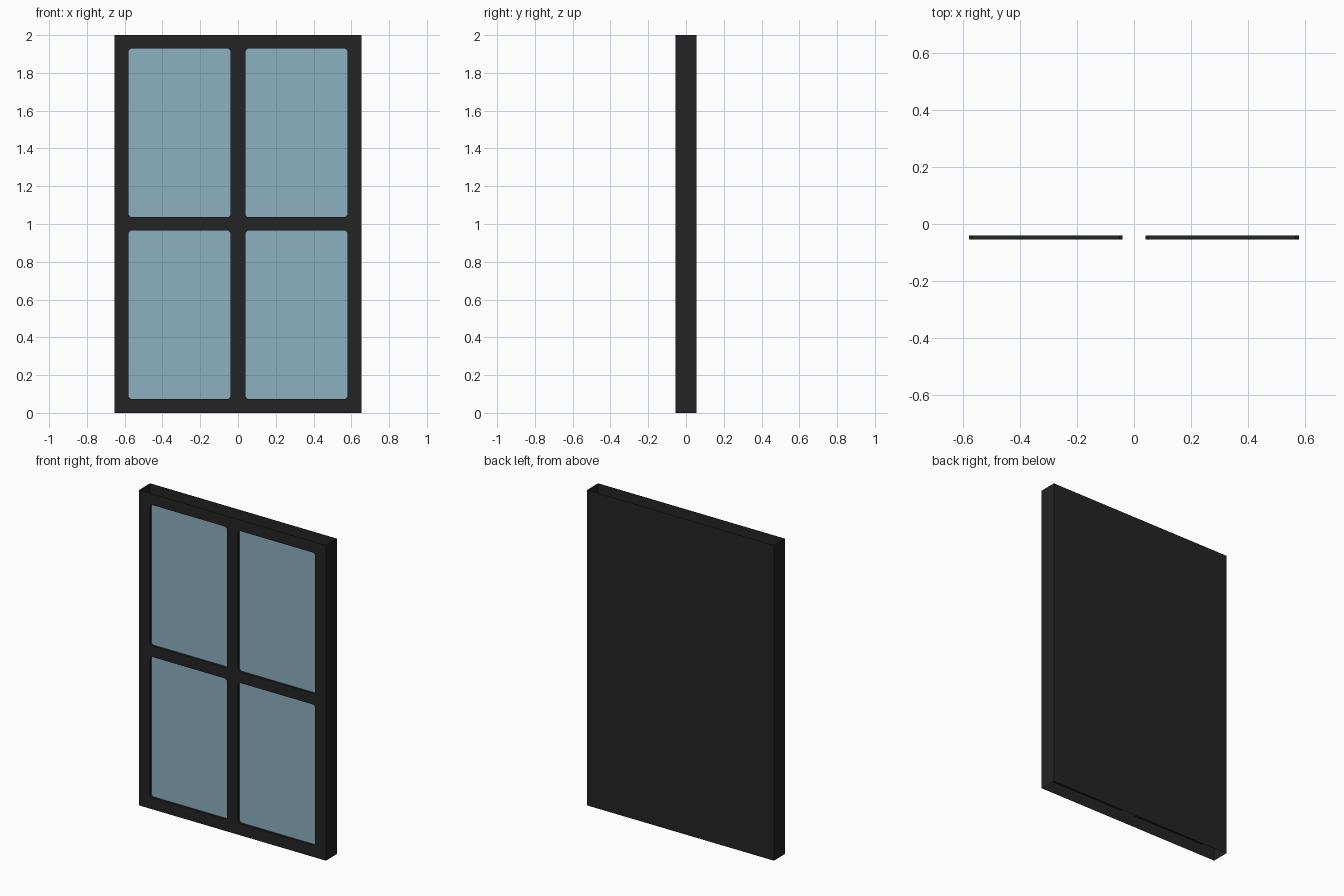
import bpy, bmesh
from mathutils import Vector

if "Cube" in bpy.data.objects:
    bpy.data.objects.remove(bpy.data.objects["Cube"])

W, D, H = 0.655, 0.055, 2.0      # half width, half depth, height
PANE_Y = -0.041                  # recessed glass plane
CHAMFER = 0.011
COLUMNS = [(-0.579, -0.04), (0.04, 0.579)]
ROWS = [(0.074, 0.966), (1.036, 1.929)]
OPENINGS = [(x0, x1, z0, z1) for x0, x1 in COLUMNS for z0, z1 in ROWS]


def material(name, color):
    m = bpy.data.materials.new(name)
    m.diffuse_color = (*color, 1)
    m.use_nodes = True
    m.node_tree.nodes["Principled BSDF"].inputs["Base Color"].default_value = m.diffuse_color
    return m


def finish(bm, name, mat):
    me = bpy.data.meshes.new(name)
    bm.to_mesh(me)
    bm.free()
    ob = bpy.data.objects.new(name, me)
    bpy.context.collection.objects.link(ob)
    me.materials.append(mat)
    return ob


def aim(face, direction):
    face.normal_update()
    if face.normal.dot(Vector(direction)) < 0:
        face.normal_flip()


def outline(x0, x1, z0, z1, y):
    """Opening outline with small clipped corners."""
    c = CHAMFER
    pts = [(x0 + c, z0), (x1 - c, z0), (x1, z0 + c), (x1, z1 - c),
           (x1 - c, z1), (x0 + c, z1), (x0, z1 - c), (x0, z0 + c)]
    return [Vector((x, y, z)) for x, z in pts]


def ring(bm, pts):
    vs = [bm.verts.new(p) for p in pts]
    return vs, [bm.edges.new((vs[i - 1], vs[i])) for i in range(len(vs))]


black = material("black_frame", (0.017, 0.017, 0.017))
blue = material("blue_glass", (0.262, 0.434, 0.535))

# front sheet with four openings
bm = bmesh.new()
edges = ring(bm, [(-W, -D, 0), (W, -D, 0), (W, -D, H), (-W, -D, H)])[1]
loops = []
for o in OPENINGS:
    vs, es = ring(bm, outline(*o, -D))
    loops.append(vs)
    edges += es
bmesh.ops.triangle_fill(bm, edges=edges, use_beauty=True, normal=(0, -1, 0))
for f in bm.faces:
    aim(f, (0, -1, 0))
# reveals running back to the glass
for o, front in zip(OPENINGS, loops):
    back = [bm.verts.new(p) for p in outline(*o, PANE_Y)]
    centre = Vector(((o[0] + o[1]) / 2, -D, (o[2] + o[3]) / 2))
    for i in range(len(front)):
        f = bm.faces.new((front[i - 1], front[i], back[i], back[i - 1]))
        aim(f, centre - f.calc_center_median())
finish(bm, "front_frame", black)

# side and back walls, open at the top and bottom
bm = bmesh.new()
plan = [(-W, -D), (-W, D), (W, D), (W, -D)]
low = [bm.verts.new((x, y, 0)) for x, y in plan]
high = [bm.verts.new((x, y, H)) for x, y in plan]
for i in range(3):
    f = bm.faces.new((low[i], low[i + 1], high[i + 1], high[i]))
    c = f.calc_center_median()
    aim(f, (c.x, c.y, 0))
finish(bm, "side_and_back_walls", black)

# glass panes
for n, o in enumerate(OPENINGS, 1):
    bm = bmesh.new()
    aim(bm.faces.new([bm.verts.new(p) for p in outline(*o, PANE_Y)]), (0, -1, 0))
    finish(bm, f"glass_pane_{n}", blue)
